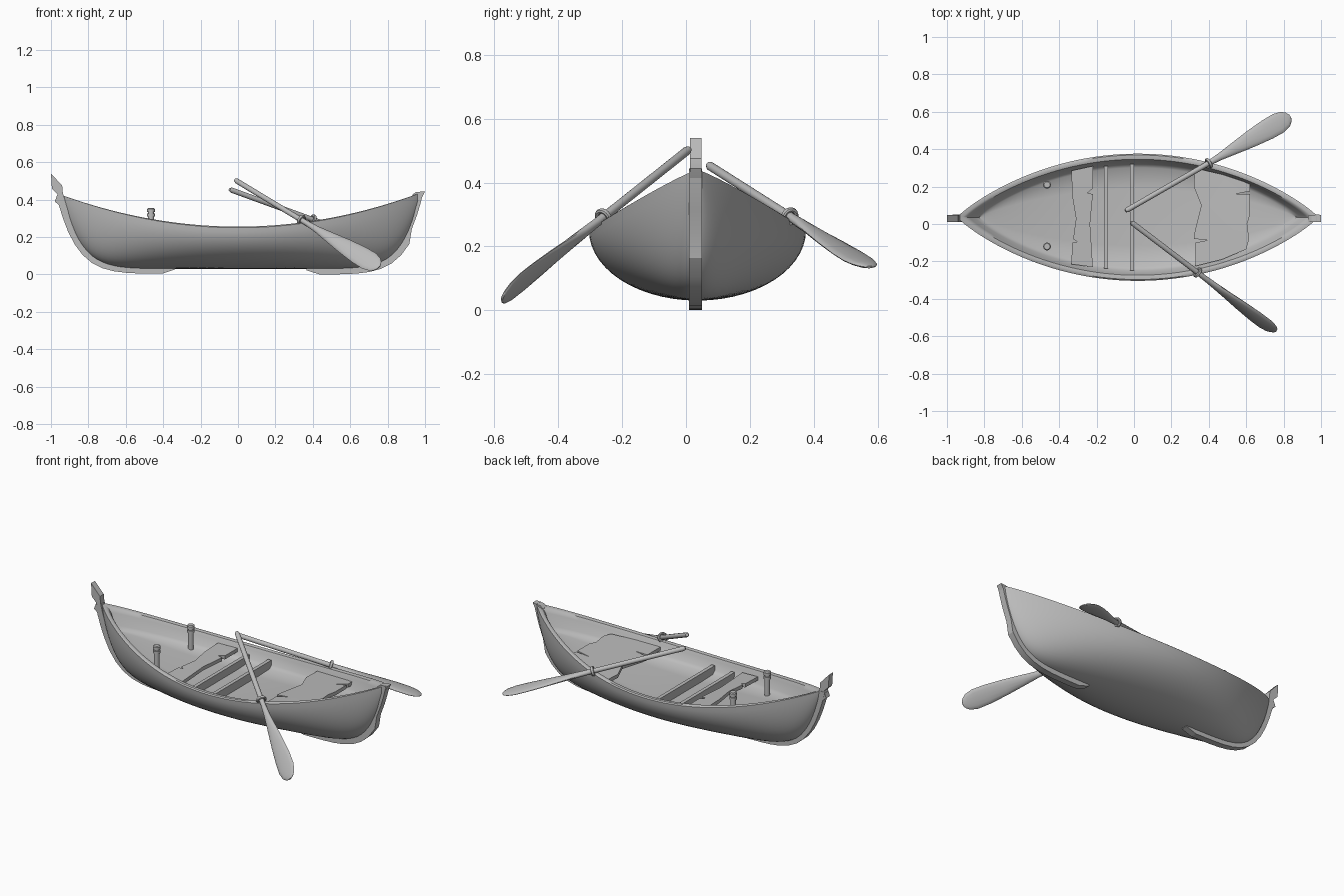
import bpy, bmesh
from math import sin, cos, pi, radians
from mathutils import Vector, Matrix

cube = bpy.data.objects.get("Cube")
if cube:
    bpy.data.objects.remove(cube)

grey = bpy.data.materials.new("plain_grey")
grey.use_nodes = True
grey.diffuse_color = (0.5, 0.5, 0.5, 1)
grey.node_tree.nodes["Principled BSDF"].inputs["Base Color"].default_value = (0.5, 0.5, 0.5, 1)

CX, CY, HALF = 0.02, 0.036, 0.965     # hull centre and half length


def finish(name, bm, angle=40):
    bmesh.ops.remove_doubles(bm, verts=bm.verts, dist=0.0004)
    bmesh.ops.recalc_face_normals(bm, faces=bm.faces)
    me = bpy.data.meshes.new(name)
    bm.to_mesh(me)
    bm.free()
    me.materials.append(grey)
    me.shade_smooth()
    me.set_sharp_from_angle(angle=radians(angle))
    ob = bpy.data.objects.new(name, me)
    bpy.context.collection.objects.link(ob)
    return ob


def loft(bm, rows, closed=False, caps=False):
    vs = [[bm.verts.new(p) for p in row] for row in rows]
    n = len(rows[0])
    for a, b in zip(vs, vs[1:]):
        for i in range(n if closed else n - 1):
            j = (i + 1) % n
            bm.faces.new((a[i], a[j], b[j], b[i]))
    if caps:
        bm.faces.new(vs[0])
        bm.faces.new(vs[-1])


def sheer(x):
    return 0.256 + 0.19 * x * x


def floor_z(x):
    return 0.17 + 0.17 * x * x


def keel_z(u):
    x = CX + HALF * u
    return 0.03 + (sheer(x) - 0.03) * abs(u) ** 9


def plan(u, width):
    return width * max(0, 1 - u * u) ** 0.88


# Hull: long rings lofted from the floor centre over the rim to the keel
us = [sin(pi * (i / 64 - 0.5)) for i in range(65)]


def ring(width, length, height):
    row = []
    for u in us:
        x = CX + HALF * length * u
        row.append((x, plan(u, width), height(x)))
    return row


rows = [ring(0, 0.88, floor_z),
        ring(0.15, 0.88, floor_z),
        ring(0.265, 0.88, lambda x: floor_z(x) + 0.003),
        ring(0.285, 0.905, lambda x: floor_z(x) + 0.02),
        ring(0.302, 0.935, lambda x: sheer(x) - 0.02),
        ring(0.31, 0.955, lambda x: sheer(x) - 0.002),
        ring(0.318, 0.97, sheer),
        ring(0.333, 0.995, sheer)]
for k in range(15):
    s = k / 14 * pi / 2
    row = []
    for u in us:
        x = CX + HALF * u
        top = sheer(x) - 0.006 * (1 - u * u)
        row.append((x, plan(u, 0.34) * cos(s), top - (top - keel_z(u)) * sin(s)))
    rows.append(row)
bm = bmesh.new()
for side in (1, -1):
    loft(bm, [[(x, CY + side * y, z) for x, y, z in row] for row in rows])
bmesh.ops.dissolve_degenerate(bm, dist=0.0003, edges=bm.edges)
finish("hull", bm)


# Stem and keel strips that follow the ends of the hull
def strip(name, side, u0, offset):
    bm = bmesh.new()
    path = []
    for i in range(15):
        u = side * (u0 + (1 - u0) * sin(i / 14 * pi / 2))
        path.append(Vector((CX + HALF * u, 0, keel_z(u))))
    out = []
    for i, p in enumerate(path):
        d = path[min(i + 1, 14)] - path[max(i - 1, 0)]
        n = Vector((d.z, 0, -d.x)).normalized() * side
        h = offset(i)
        a, b = p + n * h, p - n * 0.012
        out.append([(q.x, 0.03 + y, max(q.z, 0)) for q, y in
                    ((a, -0.02), (a, 0.02), (b, 0.02), (b, -0.02))])
    loft(bm, out, closed=True, caps=True)
    finish(name, bm, 15)


strip("stern_keel", -1, 0.37, lambda i: 0.003 if i == 0 else 0.026)
strip("bow_keel", 1, 0.36, lambda i: 0.008 if i == 0 else (0.03 if i < 10 else 0.006))


# Flat pieces cut from an outline, swept along one axis
def slab(name, pts, lift):
    bm = bmesh.new()
    f = bm.faces.new([bm.verts.new(p) for p in pts])
    ext = bmesh.ops.extrude_face_region(bm, geom=[f])
    bmesh.ops.translate(bm, vec=lift, verts=[v for v in ext["geom"] if isinstance(v, bmesh.types.BMVert)])
    bmesh.ops.triangulate(bm, faces=bm.faces)
    finish(name, bm, 30)


def side_plate(name, outline):
    slab(name, [(x, 0.012, z) for x, z in outline], (0, 0.037, 0))


side_plate("stern_ornament", [(-1, 0.54), (-0.94, 0.475), (-0.935, 0.42), (-0.955, 0.37),
                              (-0.98, 0.39), (-0.965, 0.43), (-0.995, 0.46)])
side_plate("bow_cap", [(0.93, 0.425), (0.95, 0.44), (1, 0.445), (0.985, 0.415), (0.97, 0.39)])


# Broken seats
def seat(name, outline):
    slab(name, [(x, y, floor_z(x) + 0.06) for x, y in outline], (0, 0, -0.022))


seat("stern_seat", [(-0.335, 0.285), (-0.22, 0.31), (-0.22, 0.19), (-0.25, 0.165), (-0.22, 0.16),
                    (-0.235, 0), (-0.22, -0.23), (-0.335, -0.215), (-0.33, -0.1), (-0.305, -0.095),
                    (-0.325, -0.08), (-0.31, 0.03), (-0.33, 0.15)])
seat("bow_seat", [(0.325, 0.3), (0.32, 0.2), (0.36, 0.1), (0.325, -0.04), (0.32, -0.08),
                  (0.4, -0.085), (0.33, -0.1), (0.33, -0.225), (0.47, -0.19), (0.6, -0.135),
                  (0.615, -0.08), (0.605, 0), (0.62, 0.05), (0.62, 0.16), (0.54, 0.16),
                  (0.62, 0.175), (0.62, 0.215), (0.47, 0.265)])


# Floor ribs
def box(name, centre, size):
    bm = bmesh.new()
    bmesh.ops.create_cube(bm, size=1, matrix=Matrix.Translation(centre) @ Matrix.Diagonal((*size, 1)))
    finish(name, bm)


box("rib_stern", (-0.15, CY, 0.195), (0.022, 0.55, 0.05))
box("rib_middle", (-0.01, CY, 0.195), (0.022, 0.57, 0.05))


# Round sections along an axis: position, half width, half thickness
def lathe(name, start, axis, wide, profile, sides=14):
    start, axis, wide = Vector(start), Vector(axis), Vector(wide).normalized()
    thin = axis.cross(wide).normalized()
    bm = bmesh.new()
    out = []
    for t, a, b in profile:
        out.append([start + axis * t + wide * a * cos(2 * pi * i / sides) + thin * b * sin(2 * pi * i / sides)
                    for i in range(sides)])
    loft(bm, out, closed=True, caps=True)
    finish(name, bm)


# Mooring posts with a neck and a head
for name, y in (("post_left", 0.21), ("post_right", -0.12)):
    prof = [(0, 0.016), (0.125, 0.016), (0.125, 0.021), (0.14, 0.021), (0.14, 0.015),
            (0.148, 0.015), (0.148, 0.021), (0.165, 0.021), (0.17, 0.016)]
    lathe(name, (-0.465, y, 0.185), (0, 0, 1), (1, 0, 0), [(t, r, r) for t, r in prof])

# Oars with a flattened blade, each in a ring lock on the rim
OAR = [(0, 0.009, 0.009), (0.012, 0.014, 0.014), (0.5, 0.014, 0.014), (0.57, 0.019, 0.015),
       (0.66, 0.032, 0.013), (0.76, 0.046, 0.012), (0.86, 0.056, 0.011), (0.93, 0.057, 0.01),
       (0.97, 0.046, 0.009), (0.99, 0.03, 0.007), (1, 0.012, 0.004)]


def oar(side, handle, tip, wide, t_lock):
    start, axis = Vector(handle), Vector(tip) - Vector(handle)
    lathe("oar_" + side, start, axis, wide, OAR)
    c = start + axis * t_lock
    rot = axis.to_track_quat("Z", "Y")
    bm = bmesh.new()
    rows = []
    for i in range(20):
        a = 2 * pi * i / 20
        row = []
        for j in range(8):
            b = 2 * pi * j / 8
            r = 0.022 + 0.008 * cos(b)
            row.append(c + rot @ Vector((r * cos(a), r * sin(a), 0.009 * sin(b))))
        rows.append(row)
    loft(bm, rows + [rows[0]], closed=True)
    finish("lock_ring_" + side, bm)
    base = sheer(c.x) - 0.02
    lathe("lock_pin_" + side, (c.x, c.y, base), (0, 0, 1), (1, 0, 0),
          [(0, 0.01, 0.01), (max(0.01, c.z - 0.02 - base), 0.01, 0.01)], 8)


oar("right", (-0.015, 0.01, 0.505), (0.755, -0.575, 0.04), (0.075, 0.03, 0.085), 0.46)
oar("left", (-0.045, 0.07, 0.455), (0.835, 0.575, 0.135), (-0.055, 0.09, 0.0), 0.505)
